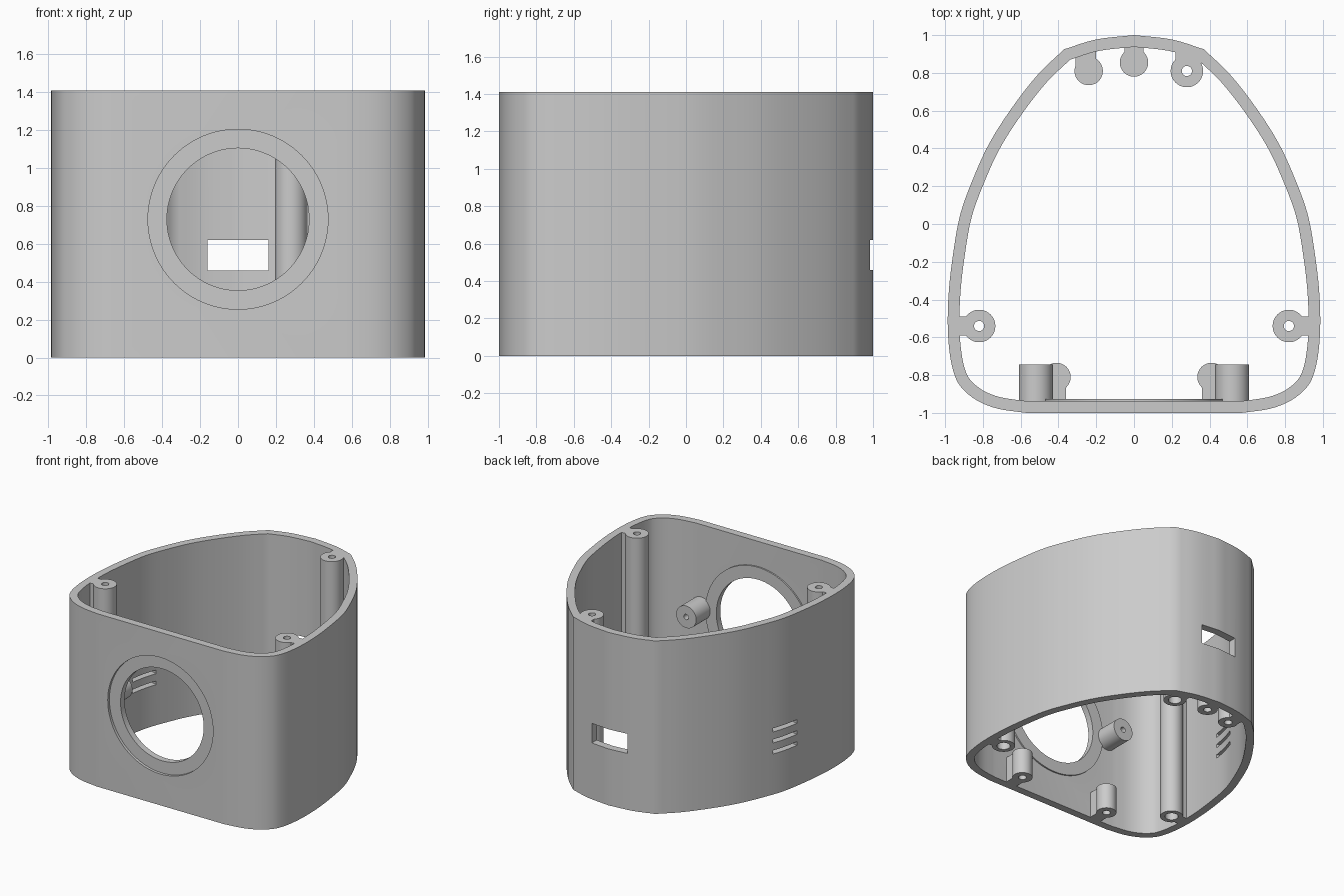
import bpy, bmesh, math
from mathutils import Vector, Matrix

if "Cube" in bpy.data.objects:
    bpy.data.objects.remove(bpy.data.objects["Cube"], do_unlink=True)

HEIGHT, WALL = 1.41, 0.062

grey = bpy.data.materials.new("plain grey")
grey.use_nodes = True
COLOUR = (0.6, 0.6, 0.6, 1)
grey.diffuse_color = COLOUR
grey.node_tree.nodes["Principled BSDF"].inputs["Base Color"].default_value = COLOUR


def add_object(name, bm):
    bmesh.ops.recalc_face_normals(bm, faces=bm.faces)
    mesh = bpy.data.meshes.new(name)
    bm.to_mesh(mesh)
    bm.free()
    mesh.materials.append(grey)
    obj = bpy.data.objects.new(name, mesh)
    bpy.context.collection.objects.link(obj)
    return obj


def cylinder(name, start, end, radius, sides=48):
    start, end = Vector(start), Vector(end)
    axis = end - start
    turn = axis.to_track_quat("Z", "Y").to_matrix().to_4x4()
    bm = bmesh.new()
    bmesh.ops.create_cone(bm, cap_ends=True, segments=sides, radius1=radius,
                          radius2=radius, depth=axis.length,
                          matrix=Matrix.Translation((start + end) / 2) @ turn)
    return add_object(name, bm)


def box(name, centre, size, angle=0):
    bm = bmesh.new()
    bmesh.ops.create_cube(bm, size=1, matrix=Matrix.Translation(centre)
                          @ Matrix.Rotation(angle, 4, "Z") @ Matrix.Diagonal((*size, 1)))
    return add_object(name, bm)


def combine(obj, other, operation):
    """Apply a boolean and remove the helper."""
    mod = obj.modifiers.new("boolean", "BOOLEAN")
    mod.operation, mod.object, mod.solver = operation, other, "EXACT"
    other.hide_render = True
    bpy.context.view_layer.objects.active = obj
    bpy.ops.object.modifier_apply(modifier=mod.name)
    bpy.data.objects.remove(other, do_unlink=True)


def smooth_curve(points, steps=4):
    """Rounded path through the points."""
    pts = [Vector(p) for p in points]
    pts = [2 * pts[0] - pts[1]] + pts + [2 * pts[-1] - pts[-2]]
    path = []
    for a, b, c, d in zip(pts, pts[1:], pts[2:], pts[3:]):
        for i in range(steps):
            t = i / steps
            path.append(0.5 * (2 * b + (c - a) * t + (2 * a - 5 * b + 4 * c - d) * t * t
                               + (3 * b - a - 3 * c + d) * t ** 3))
    return path + [pts[-2]]


# Outline of the left half: front corner, side, then shallow back arc
side = smooth_curve([(0.57, -1), (0.72, -0.978), (0.83, -0.935), (0.91, -0.87),
                     (0.95, -0.8), (0.975, -0.69), (0.986, -0.54), (0.98, -0.35),
                     (0.955, -0.14), (0.92, 0.05), (0.86, 0.22), (0.77, 0.42),
                     (0.65, 0.61), (0.51, 0.79), (0.37, 0.925)])
back = smooth_curve([(0.37, 0.925), (0.2, 0.977), (0, 1)])
half = side + back[1:]
outer = half + [Vector((-p.x, p.y)) for p in reversed(half[:-1])]


def inset(loop, distance):
    result = []
    for i, p in enumerate(loop):
        before = (p - loop[i - 1]).normalized()
        after = (loop[(i + 1) % len(loop)] - p).normalized()
        n1, n2 = Vector((-before.y, before.x)), Vector((-after.y, after.x))
        result.append(p + (n1 + n2) * distance / (1 + n1.dot(n2)))
    return result


# Open shell
bm = bmesh.new()
rings = [[bm.verts.new((p.x, p.y, z)) for p in loop]
         for loop, z in ((outer, 0), (outer, HEIGHT),
                         (inset(outer, WALL), HEIGHT), (inset(outer, WALL), 0))]
for k in range(4):
    lower, upper = rings[k], rings[(k + 1) % 4]
    for i in range(len(outer)):
        j = (i + 1) % len(outer)
        bm.faces.new((lower[i], lower[j], upper[j], upper[i]))
shell = add_object("shell", bm)

# Round front opening with a shallow outer recess
HOLE_Z, HOLE_R, RING_R = 0.73, 0.375, 0.475
combine(shell, cylinder("recess", (0, -1.1, HOLE_Z), (0, -0.978, HOLE_Z), RING_R, 96), "DIFFERENCE")
combine(shell, cylinder("opening", (0, -1.2, HOLE_Z), (0, -0.8, HOLE_Z), HOLE_R, 96), "DIFFERENCE")

# Back port and three vents on the right side
combine(shell, box("port", (0, 1, 0.54), (0.32, 0.3, 0.16)), "DIFFERENCE")
for z in (0.345, 0.435, 0.525):
    combine(shell, box("vent", (-0.9, 0.03, z), (0.3, 0.23, 0.03), math.radians(-15)), "DIFFERENCE")

parts = [shell]

# Thin inner rim around the opening
rim = cylinder("opening_rim", (0, -0.95, HOLE_Z), (0, -0.926, HOLE_Z), RING_R, 96)
combine(rim, cylinder("opening", (0, -1.2, HOLE_Z), (0, -0.8, HOLE_Z), HOLE_R, 96), "DIFFERENCE")
parts.append(rim)


def post(name, x, y, radius, height, neck_centre, neck_size, holes):
    """Upright screw post joined to the wall by a neck."""
    obj = cylinder(name, (x, y, 0), (x, y, height), radius)
    neck = box("neck", (*neck_centre, height / 2), (*neck_size, height))
    combine(obj, neck, "UNION")
    for hole_radius, top in holes:
        combine(obj, cylinder("bore", (x, y, -0.1), (x, y, top), hole_radius, 24), "DIFFERENCE")
    parts.append(obj)


# Full-height posts, counterbored from below
tall = [(0.027, HEIGHT + 0.1), (0.05, 0.1)]
short = [(0.03, 0.15)]
for label, s in (("left", 1), ("right", -1)):
    post(f"{label}_side_post", s * 0.82, -0.54, 0.086, HEIGHT,
         (s * 0.9, -0.54), (0.1, 0.1), tall)
    # Short front posts
    post(f"{label}_front_short_post", s * 0.41, -0.81, 0.075, 0.21,
         (s * 0.41, -0.89), (0.1, 0.14), short)
    # Horizontal pegs beside the opening
    peg = cylinder(f"{label}_front_peg", (s * 0.52, -0.96, HOLE_Z), (s * 0.52, -0.745, HOLE_Z), 0.09)
    combine(peg, cylinder("bore", (s * 0.52, -0.9, HOLE_Z), (s * 0.52, -0.7, HOLE_Z), 0.022, 24), "DIFFERENCE")
    parts.append(peg)

post("back_post", 0.28, 0.81, 0.086, HEIGHT, (0.275, 0.865), (0.11, 0.09), tall)
post("back_right_short_post", -0.24, 0.81, 0.075, 0.21, (-0.255, 0.865), (0.11, 0.11), short)
post("back_middle_short_post", 0, 0.855, 0.075, 0.21, (0, 0.915), (0.1, 0.09), short)

# Smooth shading with crisp edges
bpy.ops.object.select_all(action="DESELECT")
for obj in parts:
    obj.select_set(True)
bpy.context.view_layer.objects.active = shell
bpy.ops.object.shade_smooth_by_angle(angle=math.radians(25))
